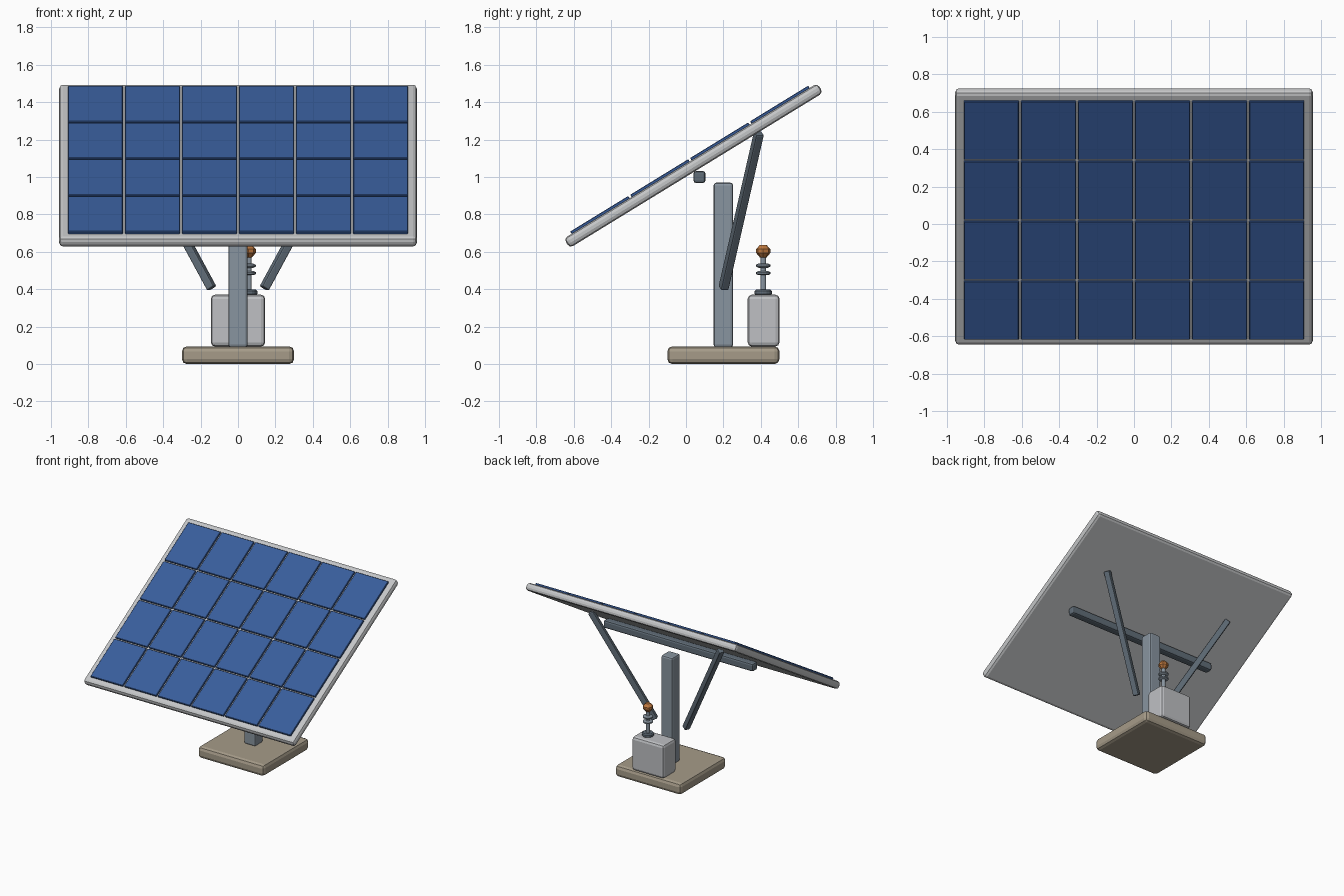
import bpy, bmesh, math
from mathutils import Vector, Matrix

if "Cube" in bpy.data.objects:
    bpy.data.objects.remove(bpy.data.objects["Cube"], do_unlink=True)


def material(name, rgb):
    m = bpy.data.materials.new(name)
    m.use_nodes = True
    m.diffuse_color = (*rgb, 1)
    m.node_tree.nodes["Principled BSDF"].inputs["Base Color"].default_value = (*rgb, 1)
    return m


CELL_BLUE = material("cell blue", (0.04, 0.11, 0.33))
ALUMINIUM = material("light aluminium", (0.56, 0.57, 0.58))
STEEL = material("post steel", (0.25, 0.30, 0.35))
DARK_STEEL = material("dark steel", (0.12, 0.155, 0.19))
CONCRETE = material("concrete", (0.38, 0.33, 0.25))
CABINET = material("cabinet grey", (0.52, 0.53, 0.55))
COPPER = material("copper", (0.52, 0.19, 0.05))


def add(name, bm, mat, matrix=Matrix()):
    mesh = bpy.data.meshes.new(name)
    bm.to_mesh(mesh)
    bm.free()
    mesh.materials.append(mat)
    ob = bpy.data.objects.new(name, mesh)
    ob.matrix_world = matrix
    bpy.context.collection.objects.link(ob)
    return ob


def box(name, size, mat, matrix, bevel, segments=2):
    bm = bmesh.new()
    bmesh.ops.create_cube(bm, size=1)
    bmesh.ops.scale(bm, vec=size, verts=bm.verts)
    ob = add(name, bm, mat, matrix)
    mod = ob.modifiers.new("rounded edges", "BEVEL")
    mod.width = bevel
    mod.segments = segments
    return ob


def lathe(name, profile, mat, centre, sides=16):
    """Spin (radius, height) points around a vertical axis and cap both ends."""
    bm = bmesh.new()
    rings = []
    for r, z in profile:
        angles = [2 * math.pi * i / sides for i in range(sides)]
        rings.append([bm.verts.new((r * math.cos(a), r * math.sin(a), z)) for a in angles])
    for low, high in zip(rings, rings[1:]):
        for i in range(sides):
            j = (i + 1) % sides
            bm.faces.new((low[i], low[j], high[j], high[i]))
    bm.faces.new(rings[0][::-1])
    bm.faces.new(rings[-1])
    return add(name, bm, mat, Matrix.Translation(centre))


at = lambda x, y, z: Matrix.Translation((x, y, z))

# Base, post and cross tube
box("base_slab", (0.6, 0.6, 0.095), CONCRETE, at(0, 0.2, 0.0475), 0.027)
box("post", (0.104, 0.104, 0.88), STEEL, at(0, 0.2, 0.53), 0.014)
box("cross_tube", (1.36, 0.064, 0.064), DARK_STEEL, at(0, 0.072, 1.0), 0.014)

# Diagonal struts, mirrored
for side, sign in (("left", 1), ("right", -1)):
    foot = Vector((0.14 * sign, 0.2, 0.405))
    head = Vector((0.59 * sign, 0.39, 1.235))
    turn = (head - foot).to_track_quat("Z", "Y").to_matrix().to_4x4()
    place = Matrix.Translation((foot + head) / 2) @ turn
    box(side + "_strut", (0.046, 0.046, (head - foot).length), DARK_STEEL, place, 0.008)

# Tilted panel frame
tilt = at(0, 0.04, 1.061) @ Matrix.Rotation(math.radians(31.5), 4, "X")
box("panel_frame", (1.914, 1.59, 0.06), ALUMINIUM, tilt, 0.022)

# Solar cells as a grid of thin raised tiles
for row in range(4):
    for col in range(6):
        place = tilt @ at((col - 2.5) * 0.305, (row - 1.5) * 0.376, 0.034)
        box(f"solar_cell_{row}_{col}", (0.293, 0.364, 0.02), CELL_BLUE, place, 0.003, 1)

# Control cabinet
box("control_cabinet", (0.29, 0.17, 0.277), CABINET, at(0, 0.415, 0.2325), 0.022)

# Sensor mast with ribs and copper tip
mast = Vector((0.057, 0.413, 0))
lathe("mast_foot", [(0.038, 0.368), (0.046, 0.376), (0.046, 0.39), (0.038, 0.398)], DARK_STEEL, mast)
lathe("mast_rod", [(0.016, 0.39), (0.016, 0.58)], STEEL, mast)
for i, z in enumerate((0.486, 0.526)):
    rib = [(0.026, -0.011), (0.038, -0.005), (0.038, 0.005), (0.026, 0.011)]
    lathe(f"mast_rib_{i}", rib, STEEL, mast + Vector((0, 0, z)))
lathe("copper_tip", [(0.018, 0.57), (0.038, 0.594), (0.038, 0.614), (0.018, 0.637)], COPPER, mast, 8)
